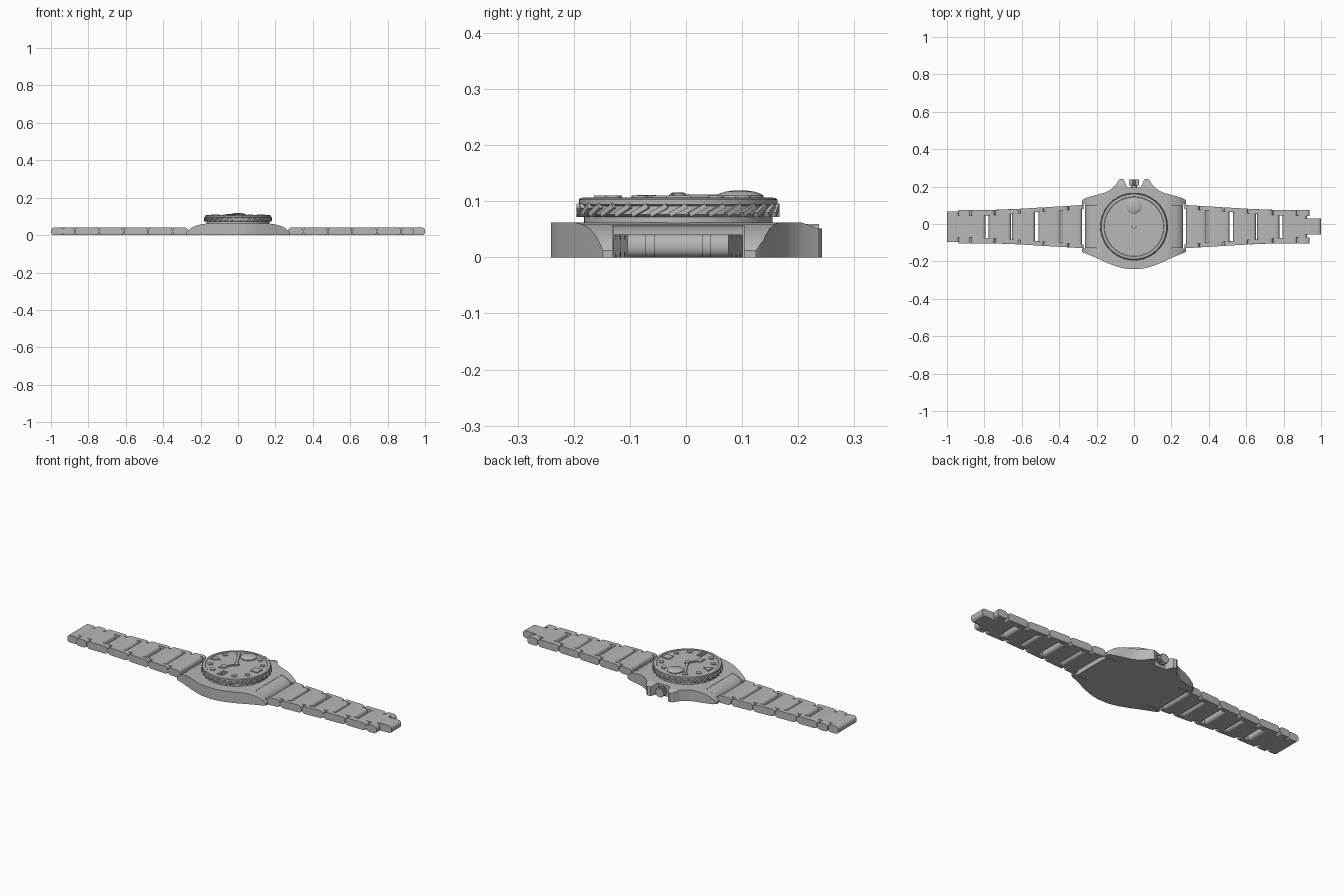
import bpy
import bmesh
from math import sin, cos, pi, radians
from mathutils import Matrix, Vector

cube = bpy.data.objects.get("Cube")
if cube:
    bpy.data.objects.remove(cube)

steel = bpy.data.materials.new("grey_steel")
steel.use_nodes = True
GREY = (0.48, 0.48, 0.48, 1)
steel.diffuse_color = GREY
steel.node_tree.nodes["Principled BSDF"].inputs["Base Color"].default_value = GREY

YC = -0.014          # centre line of band and dial
TOP = 0.062          # top of the case


def finish(name, bm):
    bmesh.ops.recalc_face_normals(bm, faces=bm.faces)
    mesh = bpy.data.meshes.new(name)
    bm.to_mesh(mesh)
    bm.free()
    mesh.materials.append(steel)
    obj = bpy.data.objects.new(name, mesh)
    bpy.context.collection.objects.link(obj)
    return obj


def smooth(obj, angle=32):
    bpy.ops.object.select_all(action='DESELECT')
    obj.select_set(True)
    bpy.context.view_layer.objects.active = obj
    bpy.ops.object.shade_smooth_by_angle(angle=radians(angle))


def loft(bm, ring_a, ring_b):
    """Closed solid between two matching rings of points."""
    a = [bm.verts.new(p) for p in ring_a]
    b = [bm.verts.new(p) for p in ring_b]
    n = len(a)
    bm.faces.new(a)
    bm.faces.new(b[::-1])
    for i in range(n):
        j = (i + 1) % n
        bm.faces.new((a[i], b[i], b[j], a[j]))


def flat_plate(bm, pts, z0, z1):
    loft(bm, [(x, y, z0) for x, y in pts], [(x, y, z1) for x, y in pts])


def side_profile(bm, pts, y0, y1):
    """Extrude an x-z profile along y; y0 and y1 are functions of x."""
    loft(bm, [(x, y0(x), z) for x, z in pts], [(x, y1(x), z) for x, z in pts])


def rounded(x0, x1, z0, z1, r):
    pts = []
    corners = ((x1 - r, z1 - r), (x0 + r, z1 - r), (x0 + r, z0 + r), (x1 - r, z0 + r))
    for k, (cx, cz) in enumerate(corners):
        for i in range(6):
            a = pi / 2 * (k + i / 5)
            pts.append((cx + r * cos(a), cz + r * sin(a)))
    return pts


def lathe(name, profile, centre, steps=96):
    bm = bmesh.new()
    verts = [bm.verts.new((r, 0, z)) for r, z in profile]
    edges = [bm.edges.new(p) for p in zip(verts, verts[1:])]
    bmesh.ops.spin(bm, geom=verts + edges, axis=(0, 0, 1), cent=(0, 0, 0),
                   angle=2 * pi, steps=steps, use_duplicate=False)
    bmesh.ops.remove_doubles(bm, verts=bm.verts, dist=1e-5)
    bmesh.ops.translate(bm, verts=bm.verts, vec=centre)
    obj = finish(name, bm)
    smooth(obj)
    return obj


def boolean(obj, cutter, operation):
    mod = obj.modifiers.new("cut", 'BOOLEAN')
    mod.object, mod.operation, mod.solver = cutter, operation, 'EXACT'
    bpy.context.view_layer.objects.active = obj
    bpy.ops.object.modifier_apply(modifier=mod.name)
    bpy.data.objects.remove(cutter)


# Case: plan outline with crown guards, trimmed by the drooping lug profile
upper = [(0.278, 0.125), (0.262, 0.138), (0.21, 0.153), (0.155, 0.168), (0.125, 0.184),
         (0.1, 0.207), (0.082, 0.235), (0.07, 0.242), (0.055, 0.238), (0.045, 0.215), (0.036, 0.196)]
lower = [(0.03, -0.241), (0.06, -0.236), (0.1, -0.225), (0.15, -0.205),
         (0.21, -0.177), (0.262, -0.156), (0.278, -0.148)]
half = lower + upper
bm = bmesh.new()
flat_plate(bm, half + [(-x, y) for x, y in reversed(half)], 0, TOP)
case = finish("case", bm)

droop = [(0.285, 0), (0.28, 0.01), (0.268, 0.025), (0.25, 0.039),
         (0.225, 0.051), (0.195, 0.059), (0.16, TOP + 0.001)]
bm = bmesh.new()
side_profile(bm, [(x, z - 0.0005) for x, z in droop + [(-x, z) for x, z in reversed(droop)]],
             lambda x: -0.3, lambda x: 0.3)
boolean(case, finish("lug_trim", bm), 'INTERSECT')

for s in (-1, 1):
    bm = bmesh.new()
    flat_plate(bm, [(s * x, YC + y) for x, y in
                    ((0.2, -0.117), (0.4, -0.117), (0.4, 0.117), (0.2, 0.117))], -0.1, 0.2)
    boolean(case, finish("band_notch", bm), 'DIFFERENCE')

# Sloping tops on the crown guards
bm = bmesh.new()
guard = [(0.2, TOP + 0.002), (0.235, 0.052), (0.3, 0.045), (0.3, 0.1), (0.2, 0.1)]
loft(bm, [(-0.2, y, z) for y, z in guard], [(0.2, y, z) for y, z in guard])
boolean(case, finish("guard_slope", bm), 'DIFFERENCE')
smooth(case, 25)

# Crown with fluted edge and its stem
bm = bmesh.new()
flutes = 20
ring = [((0.027 if i % 2 else 0.024) * cos(pi * i / flutes),
         0.033 + (0.027 if i % 2 else 0.024) * sin(pi * i / flutes)) for i in range(2 * flutes)]
loft(bm, [(x, 0.207, z) for x, z in ring], [(x, 0.237, z) for x, z in ring])
stem = [(0.016 * cos(pi * i / 8), 0.033 + 0.016 * sin(pi * i / 8)) for i in range(16)]
loft(bm, [(x, 0.18, z) for x, z in stem], [(x, 0.21, z) for x, z in stem])
finish("crown", bm)

# Bezel and crystal
lathe("bezel", [(0, 0.055), (0.168, 0.055), (0.168, 0.072), (0.174, 0.076), (0.174, 0.092),
                (0.177, 0.094), (0.177, 0.103), (0.174, 0.106), (0.16, 0.107),
                (0.158, 0.105), (0, 0.105)], (0, YC, 0))

# Slanted grip ridges around the bezel
bm = bmesh.new()
for i in range(32):
    turn = Matrix.Translation((0, YC, 0)) @ Matrix.Rotation(2 * pi * i / 32, 4, 'Z')
    place = (turn @ Matrix.Translation((0.174, 0, 0.084)) @ Matrix.Rotation(radians(-62), 4, 'X')
             @ Matrix.Diagonal((0.014, 0.009, 0.034, 1)))
    bmesh.ops.create_cube(bm, size=1, matrix=place)
finish("bezel_ridges", bm)

# Hour markers: dots, triangle, double bar and block
Z0, Z1 = 0.103, 0.110
bm = bmesh.new()
for hour in range(12):
    if hour % 3:
        a = pi - hour * pi / 6
        cx, cy = 0.134 * cos(a), YC + 0.134 * sin(a)
        flat_plate(bm, [(cx + 0.014 * cos(pi * k / 10), cy + 0.014 * sin(pi * k / 10))
                        for k in range(20)], Z0, Z1)
flat_plate(bm, [(-0.145, YC + 0.024), (-0.145, YC - 0.024), (-0.1, YC)], Z0, Z1)


def block(x0, x1, y0, y1):
    flat_plate(bm, [(x0, YC + y0), (x1, YC + y0), (x1, YC + y1), (x0, YC + y1)], Z0, Z1)


block(0.102, 0.146, -0.022, 0.022)
block(-0.015, -0.004, -0.15, -0.1)
block(0.004, 0.015, -0.15, -0.1)
finish("hour_markers", bm)


# Hands
def hand(name, tip, width, z, disc):
    bm = bmesh.new()
    d = Vector(tip).normalized()
    n = Vector((-d.y, d.x))
    c = Vector((0, YC))
    end = c + Vector(tip)
    pts = [c - d * 0.015 + n * width, c - d * 0.015 - n * width,
           end - d * 0.015 - n * width, end, end - d * 0.015 + n * width]
    flat_plate(bm, pts, Z0, z)
    if disc:
        m = c + Vector(tip) * 0.68
        flat_plate(bm, [(m.x + disc * cos(pi * k / 10), m.y + disc * sin(pi * k / 10))
                        for k in range(20)], Z0, z + 0.001)
    finish(name, bm)


hand("hour_hand", (-0.055, -0.083), 0.006, 0.110, 0.017)
hand("minute_hand", (-0.065, 0.118), 0.007, 0.112, 0)
lathe("hand_cap", [(0.013, 0.103), (0.013, 0.114), (0.01, 0.1155), (0, 0.1155)], (0, YC, 0), 24)

# Magnifier dome over the date
lathe("date_magnifier", [(0.042, 0.103), (0.042, 0.110), (0.036, 0.114), (0.026, 0.117),
                         (0.013, 0.119), (0, 0.1195)], (0, 0.096, 0), 40)


# Band
def outer(x):
    return 0.09 + max(0, 0.7 - abs(x)) * 0.06


def inner(x):
    return 0.058 + max(0, 0.8 - abs(x)) * 0.07


def link(bm, s, x0, x1, lo, hi):
    pts = [(s * x, z) for x, z in rounded(x0, x1, 0, 0.041, 0.017)]
    side_profile(bm, pts, lambda x: YC + lo(x), lambda x: YC + hi(x))


side_joints = [0.268, 0.35, 0.48, 0.611, 0.743, 0.873, 0.94]
centre_joints = [0.27, 0.39, 0.52, 0.655, 0.786]
for s, label in ((-1, "right"), (1, "left")):
    # End link filling the gap between the lugs
    bm = bmesh.new()
    end = [(0.18, 0), (0.18, 0.059), (0.205, 0.055), (0.23, 0.047), (0.25, 0.036), (0.261, 0.02), (0.261, 0)]
    side_profile(bm, [(s * x, z) for x, z in end], lambda x: YC - 0.115, lambda x: YC + 0.115)
    smooth(finish(label + "_end_link", bm), 40)

    bm = bmesh.new()
    for x0, x1 in zip(side_joints, side_joints[1:]):
        for t in (-1, 1):
            link(bm, s, x0 + 0.001, x1 - 0.001, lambda x: t * inner(x), lambda x: t * outer(x))
    smooth(finish(label + "_side_links", bm), 40)

    bm = bmesh.new()
    gaps = [0.008, 0.003, 0.009, 0.003, 0.009]
    for i in range(4):
        link(bm, s, centre_joints[i] + gaps[i], centre_joints[i + 1] - gaps[i + 1],
             lambda x: -inner(x) - 0.0005, lambda x: inner(x) + 0.0005)
    if s > 0:
        link(bm, s, 0.795, 0.925, lambda x: -0.059, lambda x: 0.059)
        link(bm, s, 0.9, 1.0, lambda x: -0.043, lambda x: 0.043)
    else:
        link(bm, s, 0.795, 0.96, lambda x: -0.059, lambda x: 0.059)
        link(bm, s, 0.935, 1.0, lambda x: -0.082, lambda x: 0.082)
    smooth(finish(label + "_centre_links", bm), 40)
